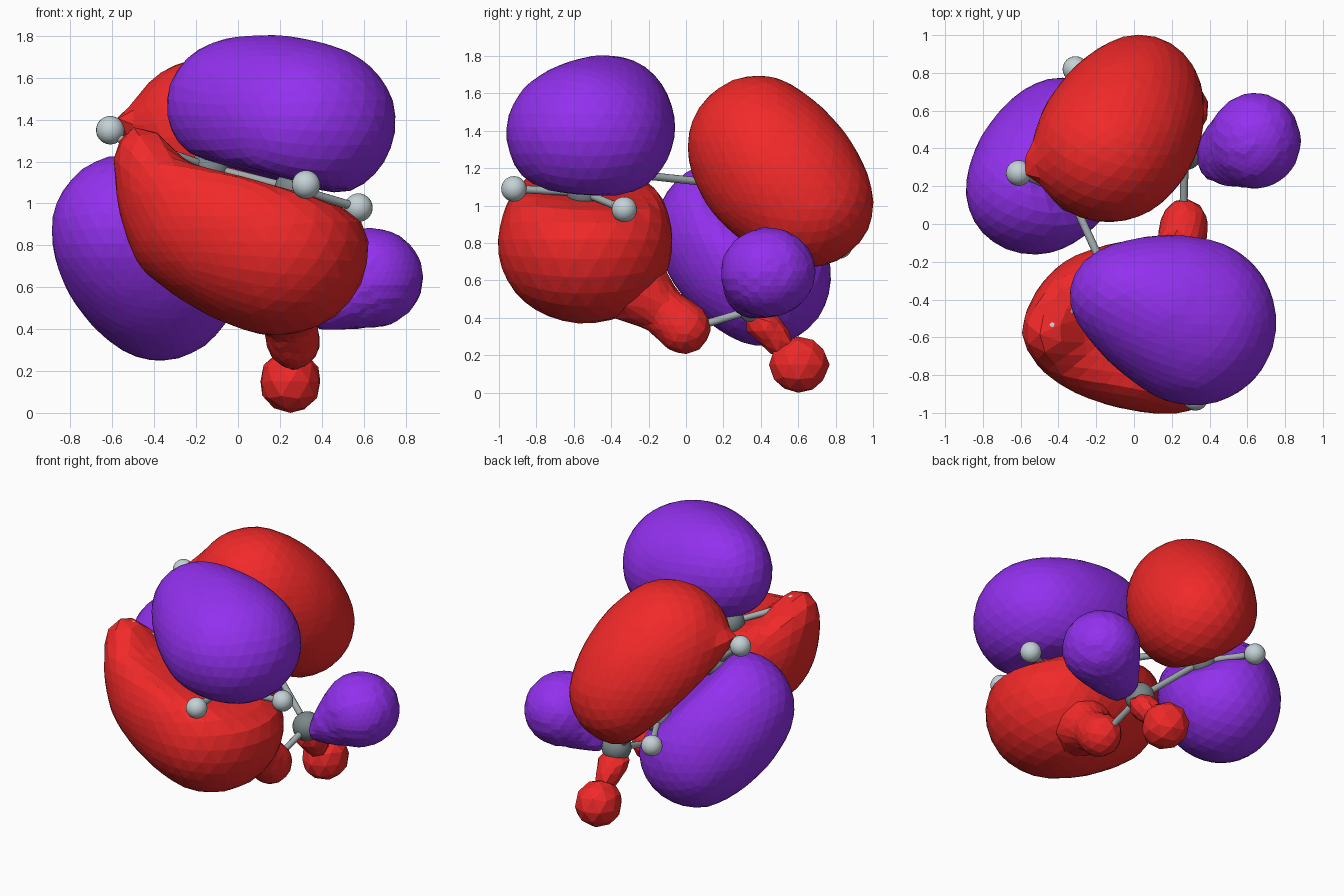
import bpy, bmesh
from mathutils import Vector as V

if "Cube" in bpy.data.objects:
    bpy.data.objects.remove(bpy.data.objects["Cube"])


def material(name, col):
    m = bpy.data.materials.new(name)
    m.diffuse_color = (*col, 1)
    m.use_nodes = True
    m.node_tree.nodes["Principled BSDF"].inputs["Base Color"].default_value = m.diffuse_color
    return m


RED = material("red", (0.88, 0.022, 0.022))
PURPLE = material("purple", (0.29, 0.03, 0.86))
PALE = material("pale_grey", (0.55, 0.64, 0.67))
STICK = material("stick_grey", (0.36, 0.42, 0.43))
DARK = material("dark_grey", (0.2, 0.24, 0.25))


def finish(bm, name, mat, smooth):
    me = bpy.data.meshes.new(name)
    bmesh.ops.recalc_face_normals(bm, faces=bm.faces)
    bm.to_mesh(me)
    bm.free()
    for p in me.polygons:
        p.use_smooth = smooth
    me.materials.append(mat)
    ob = bpy.data.objects.new(name, me)
    bpy.context.collection.objects.link(ob)


def ball(name, pos, r, mat):
    bm = bmesh.new()
    bmesh.ops.create_uvsphere(bm, u_segments=24, v_segments=14, radius=r)
    bmesh.ops.translate(bm, vec=pos, verts=bm.verts)
    finish(bm, name, mat, True)


def rod(name, a, b, r=0.021):
    bm = bmesh.new()
    d = b - a
    bmesh.ops.create_cone(bm, cap_ends=False, segments=12, radius1=r, radius2=r, depth=d.length)
    bmesh.ops.rotate(bm, matrix=d.to_track_quat('Z', 'Y').to_matrix(), verts=bm.verts)
    bmesh.ops.translate(bm, vec=(a + b) / 2, verts=bm.verts)
    finish(bm, name, STICK, True)


def lobe(name, mat, centre, blobs, plane=None, tips=(), subdiv=4, bulge=0.0):
    """Shrink-wrap an icosphere on a chain of swept ellipsoids, cut flat by a nodal plane."""
    centre = V(centre)
    key = [(V(c), V(r)) for c, r in blobs]
    tip = [(V(c), V(r)) for c, r in tips]
    body = key[-1:]
    for (c0, r0), (c1, r1) in zip(key, key[1:]):
        for i in range(8):
            t = i / 8
            body.append((c0.lerp(c1, t), r0.lerp(r1, t) * (1 + 4 * bulge * t * (1 - t))))

    def within(p, c, r):
        d = p - c
        return (d.x / r.x) ** 2 + (d.y / r.y) ** 2 + (d.z / r.z) ** 2 < 1

    def inside(p):
        if any(within(p, c, r) for c, r in tip):
            return True
        if plane and (p - plane[0]).dot(plane[1]) < 0.02:
            return False
        return any(within(p, c, r) for c, r in body)

    bm = bmesh.new()
    bmesh.ops.create_icosphere(bm, subdivisions=subdiv, radius=1)
    for v in bm.verts:
        d = v.co.normalized()
        t = 0.9
        while t > 0.02 and not inside(centre + d * t):
            t -= 0.006
        v.co = centre + d * t
    # round the rim left by the plane cut
    if plane:
        for _ in range(2):
            bmesh.ops.smooth_vert(bm, verts=bm.verts, factor=0.35,
                                  use_axis_x=True, use_axis_y=True, use_axis_z=True)
    finish(bm, name, mat, False)


# Skeleton: carbon and hydrogen balls joined by rods
carbons = [V(p) for p in ((0.27, -0.545, 1.07), (-0.13, -0.3, 1.17), (-0.34, 0.16, 1.12),
                          (-0.14, 0.5, 0.81), (0.27, 0.38, 0.45))]
hydrogens = [(0, (0.325, -0.92, 1.09)), (0, (0.575, -0.33, 0.98)), (1, (-0.44, -0.55, 1.28)),
             (2, (-0.61, 0.27, 1.35)), (3, (-0.31, 0.82, 0.785)), (4, (0.62, 0.44, 0.61)),
             (4, (0.26, 0.59, 0.17)), (4, (0.26, 0.01, 0.34))]
for i, c in enumerate(carbons):
    ball(f"carbon_ball_{i}", c, 0.095, DARK)
    if i:
        rod(f"carbon_rod_{i}", carbons[i - 1], c)
for i, (k, p) in enumerate(hydrogens):
    ball(f"hydrogen_ball_{i}", V(p), 0.068, PALE)
    rod(f"hydrogen_rod_{i}", carbons[k], V(p))

# Large lobes on either side of the front and back bonds
n1 = V((0.26, 0.06, 0.96)).normalized()
n2 = V((0.66, 0.26, 0.71)).normalized()
lobe("front_upper_lobe", PURPLE, (0.2, -0.48, 1.42),
     [((0.32, -0.52, 1.385), (0.445, 0.45, 0.39)), ((0.01, -0.38, 1.47), (0.365, 0.3, 0.33))],
     (carbons[0] + n1 * 0.01, n1), bulge=0.055)
lobe("front_lower_lobe", RED, (-0.12, -0.53, 0.82),
     [((0.195, -0.54, 0.785), (0.445, 0.475, 0.425)), ((-0.15, -0.53, 0.93), (0.4, 0.405, 0.385)),
      ((-0.43, -0.57, 1.2), (0.17, 0.19, 0.2))],
     (carbons[0], -n1), [((-0.45, -0.57, 1.225), (0.165, 0.175, 0.185))], bulge=0.04)
lobe("back_upper_lobe", RED, (-0.05, 0.49, 1.17),
     [((-0.14, 0.38, 1.31), (0.41, 0.38, 0.395)), ((0.03, 0.64, 1.01), (0.345, 0.375, 0.355))],
     (carbons[2], n2), [((-0.585, 0.285, 1.405), (0.075, 0.07, 0.07))], bulge=0.1)
lobe("back_lower_lobe", PURPLE, (-0.45, 0.3, 0.74),
     [((-0.53, 0.18, 0.87), (0.37, 0.35, 0.375)), ((-0.37, 0.42, 0.62), (0.37, 0.365, 0.38))],
     (carbons[2], -n2), bulge=0.08)

# Small lobes around the end carbon
lobe("side_lobe", PURPLE, (0.6, 0.42, 0.61),
     [((0.64, 0.44, 0.645), (0.245, 0.255, 0.24)), ((0.5, 0.39, 0.555), (0.15, 0.19, 0.16)),
      ((0.41, 0.37, 0.49), (0.08, 0.14, 0.095))])
lobe("bottom_lobe", RED, (0.25, 0.6, 0.15), [((0.25, 0.605, 0.15), (0.15, 0.165, 0.155))], subdiv=2)
lobe("bottom_lobe_neck", RED, (0.265, 0.45, 0.33),
     [((0.265, 0.41, 0.37), (0.11, 0.11, 0.07)), ((0.265, 0.52, 0.25), (0.06, 0.07, 0.09))], subdiv=2)
lobe("inner_lobe", RED, (0.25, -0.09, 0.4),
     [((0.265, -0.01, 0.345), (0.13, 0.145, 0.14)), ((0.24, -0.15, 0.46), (0.13, 0.13, 0.13)),
      ((0.2, -0.29, 0.57), (0.21, 0.21, 0.2))], subdiv=3)
